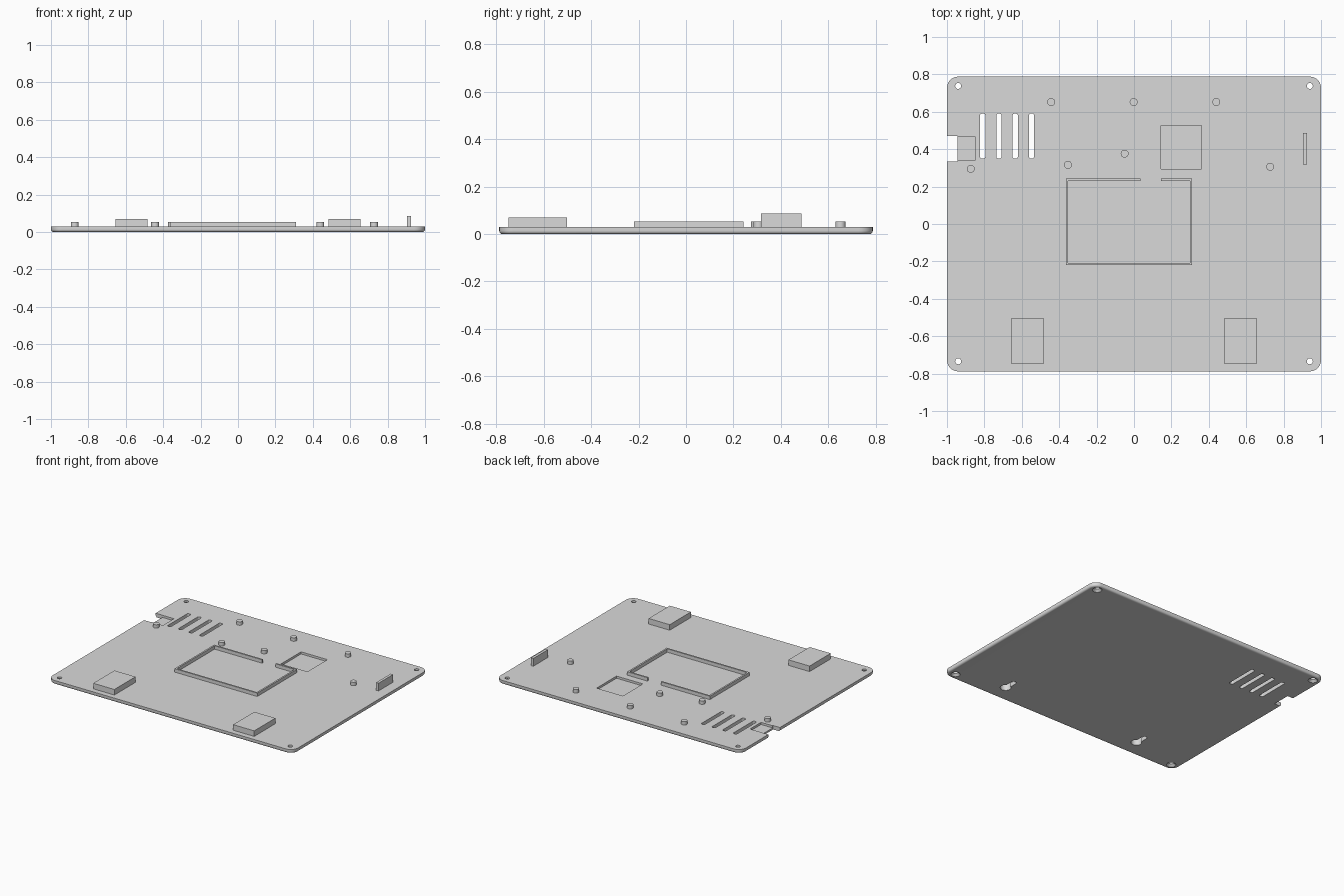
import bpy, bmesh
from math import sin, cos, pi, radians

cube = bpy.data.objects.get("Cube")
if cube:
    bpy.data.objects.remove(cube, do_unlink=True)

grey = bpy.data.materials.new("plain_grey")
grey.use_nodes = True
grey.diffuse_color = (0.7, 0.7, 0.7, 1)
grey.node_tree.nodes["Principled BSDF"].inputs["Base Color"].default_value = (0.7, 0.7, 0.7, 1)

TOP = 0.029
HALF_X, HALF_Y, CORNER = 1.0, 0.788, 0.06


def rounded(x0, x1, y0, y1, r, n=8):
    """Outline of a rectangle with round corners; r = 0 gives sharp ones."""
    if r == 0:
        return [(x0, y0), (x1, y0), (x1, y1), (x0, y1)]
    centres = [(x1 - r, y1 - r), (x0 + r, y1 - r), (x0 + r, y0 + r), (x1 - r, y0 + r)]
    pts = []
    for q, (cx, cy) in enumerate(centres):
        for i in range(n + 1):
            a = (q + i / n) * pi / 2
            p = (cx + r * cos(a), cy + r * sin(a))
            if not pts or abs(p[0] - pts[-1][0]) + abs(p[1] - pts[-1][1]) > 1e-5:
                pts.append(p)
    if abs(pts[0][0] - pts[-1][0]) + abs(pts[0][1] - pts[-1][1]) < 1e-5:
        pts.pop()
    return pts


def circle(x, y, r, n=24):
    return [(x + r * cos(2 * pi * i / n), y + r * sin(2 * pi * i / n)) for i in range(n)]


def loft(name, layers):
    """Closed solid through (outline, z) layers, bottom to top."""
    bm = bmesh.new()
    rings = [[bm.verts.new((x, y, z)) for x, y in pts] for pts, z in layers]
    for a, b in zip(rings, rings[1:]):
        for i in range(len(a)):
            j = (i + 1) % len(a)
            bm.faces.new((a[i], a[j], b[j], b[i]))
    bm.faces.new(rings[0][::-1])
    bm.faces.new(rings[-1])
    bmesh.ops.recalc_face_normals(bm, faces=bm.faces)
    mesh = bpy.data.meshes.new(name)
    bm.to_mesh(mesh)
    bm.free()
    mesh.materials.append(grey)
    ob = bpy.data.objects.new(name, mesh)
    bpy.context.collection.objects.link(ob)
    return ob


def prism(name, pts, z0, z1):
    return loft(name, [(pts, z0), (pts, z1)])


def activate(ob):
    bpy.ops.object.select_all(action='DESELECT')
    ob.select_set(True)
    bpy.context.view_layer.objects.active = ob


def cut(targets, cutter):
    cutter.hide_render = True
    for ob in targets:
        activate(ob)
        mod = ob.modifiers.new("cut", 'BOOLEAN')
        mod.operation = 'DIFFERENCE'
        mod.solver = 'EXACT'
        mod.object = cutter
        bpy.ops.object.modifier_apply(modifier=mod.name)
    bpy.data.objects.remove(cutter, do_unlink=True)


# Base plate with a rounded lower edge
FILLET = 0.014
layers = []
for i in range(5):
    a = i / 4 * pi / 2
    d = FILLET * (1 - sin(a))
    layers.append((rounded(-HALF_X + d, HALF_X - d, -HALF_Y + d, HALF_Y - d, CORNER - d),
                   FILLET * (1 - cos(a))))
layers.append((rounded(-HALF_X, HALF_X, -HALF_Y, HALF_Y, CORNER), TOP))
plate = loft("base_plate", layers)

# Corner screw holes, countersunk from below
for x in (-0.94, 0.94):
    for y in (-0.734, 0.738):
        cut([plate], loft("screw_cutter", [(circle(x, y, 0.036), -0.004),
                                           (circle(x, y, 0.016), 0.016),
                                           (circle(x, y, 0.016), 0.05)]))

# Ventilation slots
for i in range(4):
    x = -0.809 + i * 0.087
    cut([plate], prism("slot_cutter", rounded(x - 0.014, x + 0.014, 0.35, 0.59, 0.01, 4), -0.05, 0.1))

# Cable notch with its shallow pocket, and the component pocket
cut([plate], prism("notch_cutter", rounded(-1.1, -0.945, 0.335, 0.47, 0), -0.05, 0.1))
cut([plate], prism("pocket_cutter", rounded(-0.96, -0.85, 0.34, 0.469, 0), 0.013, 0.1))
cut([plate], prism("pocket_cutter", rounded(0.145, 0.36, 0.295, 0.527, 0), 0.013, 0.1))

# Hanger blocks, hollowed by keyholes that open below
for side, s in (("left", 1), ("right", -1)):
    x = 0.57 * s
    block = prism("hanger_block_" + side, rounded(x - 0.086, x + 0.086, -0.748, -0.502, 0), TOP, 0.07)
    cut([plate], prism("keyhole_cutter", circle(x, -0.655, 0.036), -0.05, 0.1))
    cut([plate], prism("keyhole_cutter", rounded(x - 0.018, x + 0.018, -0.66, -0.555, 0.017), -0.05, 0.1))
    cut([block], prism("cavity_cutter", rounded(x - 0.038, x + 0.038, -0.693, -0.535, 0.037), 0.01, 0.058))

# Locating pins
for i, (x, y) in enumerate([(-0.443, 0.652), (-0.002, 0.652), (0.44, 0.652), (-0.353, 0.316),
                            (-0.05, 0.376), (-0.873, 0.295), (0.728, 0.306)]):
    pin = prism("locating_pin_%d" % (i + 1), circle(x, y, 0.021), TOP, 0.054)
    activate(pin)
    bpy.ops.object.shade_smooth_by_angle(angle=radians(30))

# Open rectangular rib frame with a gap at the back
X0, X1, Y0, Y1, T = -0.364, 0.311, -0.22, 0.242, 0.012
frame = prism("rib_frame", [(0.035, Y1), (X0, Y1), (X0, Y0), (X1, Y0), (X1, Y1), (0.145, Y1),
                            (0.145, Y1 - T), (X1 - T, Y1 - T), (X1 - T, Y0 + T),
                            (X0 + T, Y0 + T), (X0 + T, Y1 - T), (0.035, Y1 - T)], TOP, 0.054)

# Upright tab near the left edge
prism("upright_tab", rounded(0.904, 0.924, 0.317, 0.487, 0), TOP, 0.086)

activate(plate)
bpy.ops.object.shade_smooth_by_angle(angle=radians(30))
